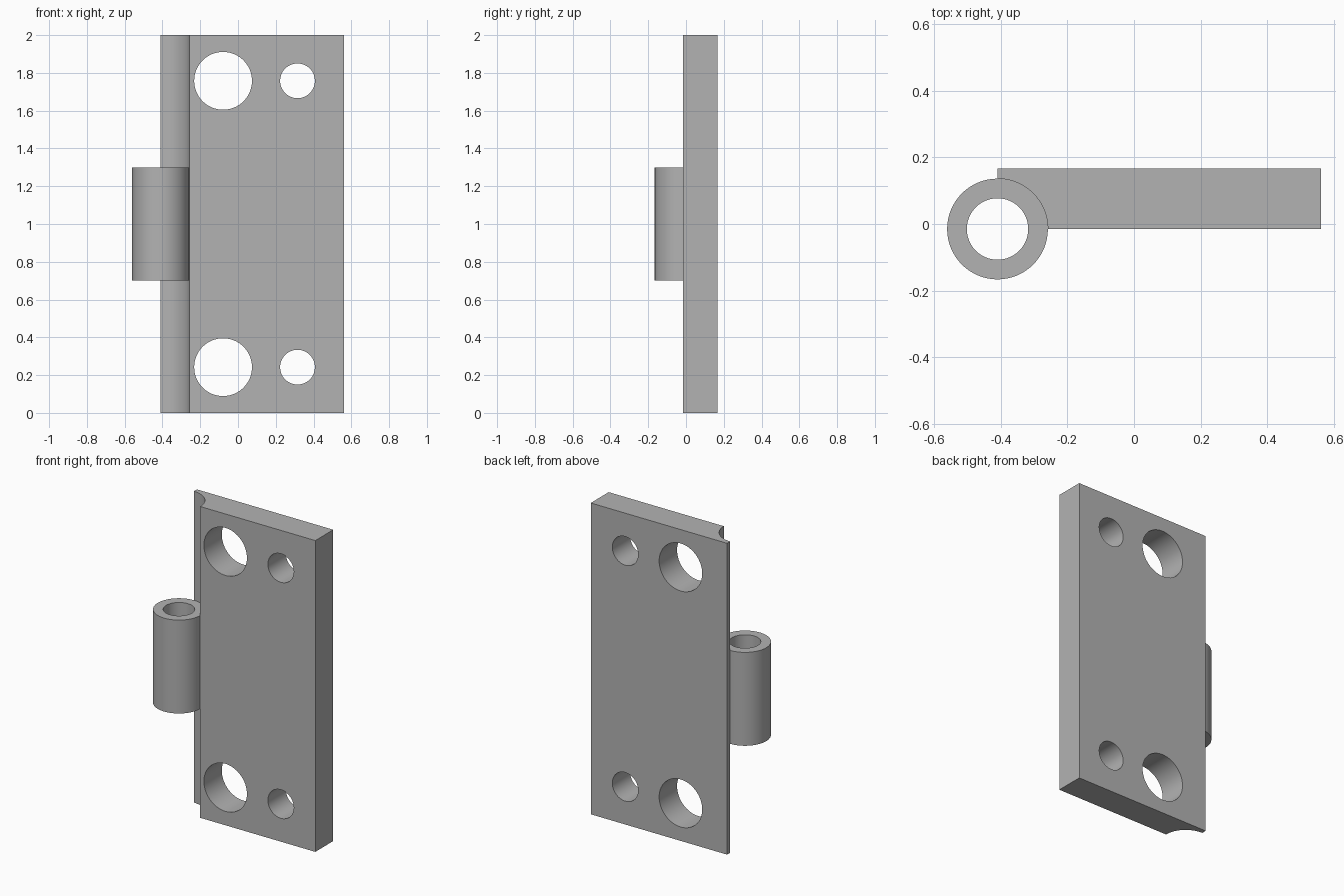
import bpy
import bmesh
from math import cos, sin, pi, radians

if "Cube" in bpy.data.objects:
    bpy.data.objects.remove(bpy.data.objects["Cube"], do_unlink=True)

# Plain grey metal
metal = bpy.data.materials.new("grey_metal")
metal.use_nodes = True
grey = (0.45, 0.45, 0.45, 1)
metal.diffuse_color = grey
metal.node_tree.nodes["Principled BSDF"].inputs["Base Color"].default_value = grey

# Main dimensions
HEIGHT = 2.0
RIGHT, BACK = 0.56, 0.167
PIN_X, PIN_Y = -0.409, -0.015     # hinge axis
BARREL_R, BORE_R = 0.151, 0.092
SEGMENTS = 64


def arc(radius, start, end, steps):
    """Points on an arc around the hinge axis."""
    angles = [start + (end - start) * i / steps for i in range(steps + 1)]
    return [(PIN_X + radius * cos(a), PIN_Y + radius * sin(a)) for a in angles]


def make_object(name, bm):
    bmesh.ops.recalc_face_normals(bm, faces=bm.faces)
    mesh = bpy.data.meshes.new(name)
    bm.to_mesh(mesh)
    bm.free()
    obj = bpy.data.objects.new(name, mesh)
    bpy.context.collection.objects.link(obj)
    mesh.materials.append(metal)
    return obj


def activate(obj):
    bpy.ops.object.select_all(action="DESELECT")
    obj.select_set(True)
    bpy.context.view_layer.objects.active = obj


def smooth(obj):
    activate(obj)
    bpy.ops.object.shade_smooth_by_angle(angle=radians(30))


# Leaf plate: an extruded profile with a concave seat for the barrel
profile = [(PIN_X, BACK), (RIGHT, BACK), (RIGHT, PIN_Y)]
profile += arc(BARREL_R, 0, pi / 2, SEGMENTS // 4)
bm = bmesh.new()
base = bm.faces.new([bm.verts.new((x, y, 0)) for x, y in profile])
top = bmesh.ops.extrude_face_region(bm, geom=[base])["geom"]
bmesh.ops.translate(bm, vec=(0, 0, HEIGHT),
                    verts=[v for v in top if isinstance(v, bmesh.types.BMVert)])
plate = make_object("leaf_plate", bm)

# Large and small through holes, mirrored top and bottom
for x, radius in ((-0.079, 0.153), (0.315, 0.092)):
    for z in (0.242, HEIGHT - 0.242):
        bpy.ops.mesh.primitive_cylinder_add(vertices=SEGMENTS, radius=radius, depth=1,
                                            location=(x, 0, z), rotation=(pi / 2, 0, 0))
        cutter = bpy.context.object
        cutter.name = "hole_cutter"
        cutter.hide_render = True
        activate(plate)
        cut = plate.modifiers.new("hole", "BOOLEAN")
        cut.operation = "DIFFERENCE"
        cut.solver = "EXACT"
        cut.object = cutter
        bpy.ops.object.modifier_apply(modifier=cut.name)
        bpy.data.objects.remove(cutter, do_unlink=True)
smooth(plate)

# Hinge barrel: a hollow tube bridged from four rings
bm = bmesh.new()
rings = []
for radius, z in ((BARREL_R, 0.7), (BARREL_R, 1.3), (BORE_R, 1.3), (BORE_R, 0.7)):
    points = arc(radius, 0, 2 * pi, SEGMENTS)[:-1]
    rings.append([bm.verts.new((x, y, z)) for x, y in points])
for a, b in zip(rings, rings[1:] + rings[:1]):
    for i in range(SEGMENTS):
        j = (i + 1) % SEGMENTS
        bm.faces.new((a[i], a[j], b[j], b[i]))
smooth(make_object("hinge_barrel", bm))
